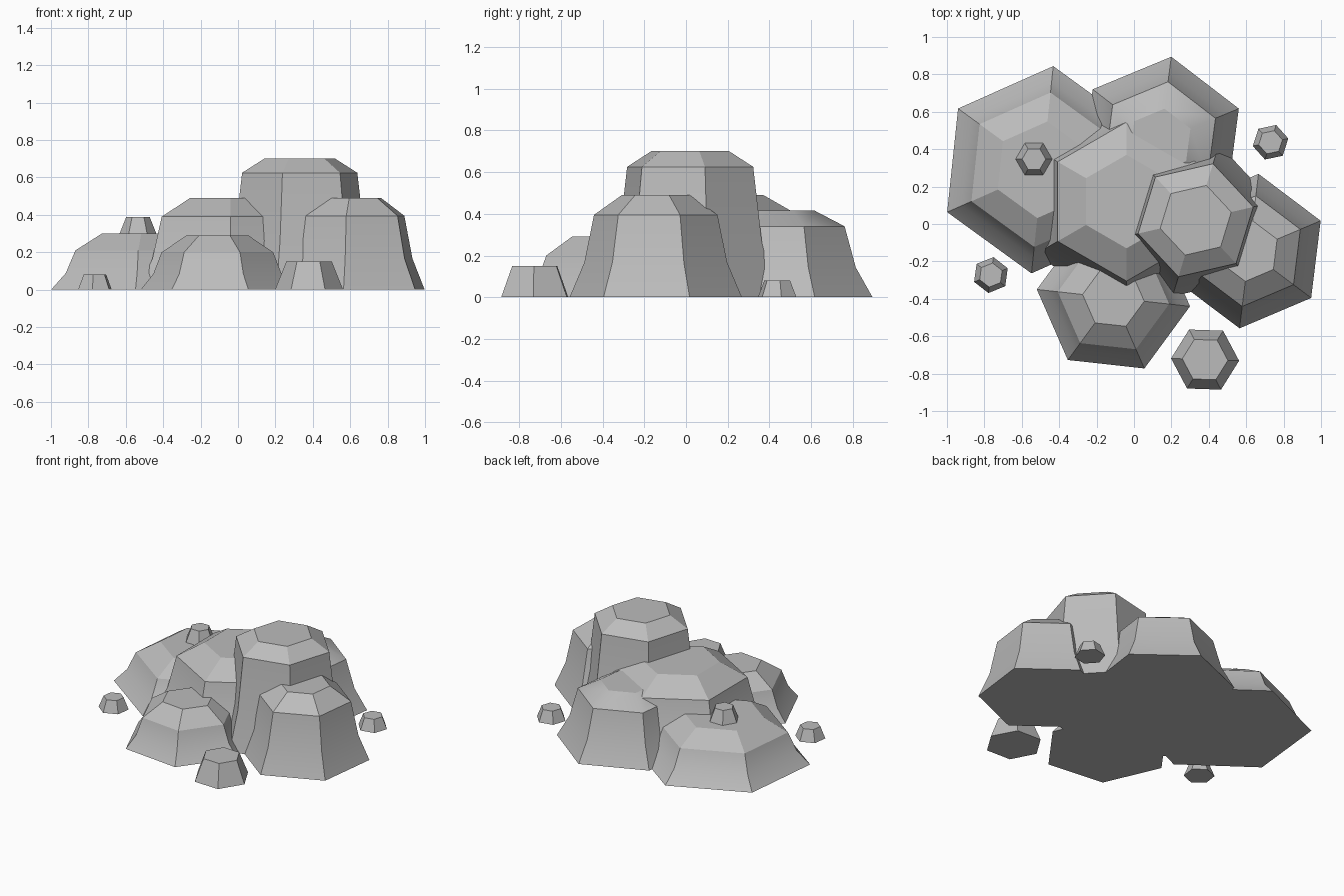
import bpy
import bmesh
import math

cube = bpy.data.objects.get("Cube")
if cube:
    bpy.data.objects.remove(cube, do_unlink=True)

# Single stone colour
stone = bpy.data.materials.new("stone_grey")
stone.use_nodes = True
grey = (0.5, 0.5, 0.5, 1.0)
stone.diffuse_color = grey
bsdf = next(n for n in stone.node_tree.nodes if n.type == 'BSDF_PRINCIPLED')
bsdf.inputs["Base Color"].default_value = grey
bsdf.inputs["Roughness"].default_value = 0.9


def hex_rock(name, center, turn, profile):
    """Six-sided closed rock; profile is (radius, height) from base to top."""
    bm = bmesh.new()
    rings = []
    for radius, z in profile:
        ring = []
        for i in range(6):
            a = math.radians(turn + 60 * i)
            ring.append(bm.verts.new((center[0] + radius * math.cos(a),
                                      center[1] + radius * math.sin(a), z)))
        rings.append(ring)
    for low, high in zip(rings, rings[1:]):
        for i in range(6):
            j = (i + 1) % 6
            bm.faces.new((low[i], low[j], high[j], high[i]))
    bm.faces.new(rings[0][::-1])
    bm.faces.new(rings[-1])
    mesh = bpy.data.meshes.new(name)
    bm.to_mesh(mesh)
    bm.free()
    mesh.materials.append(stone)
    obj = bpy.data.objects.new(name, mesh)
    bpy.context.collection.objects.link(obj)
    bpy.ops.object.select_all(action='DESELECT')
    obj.select_set(True)
    bpy.context.view_layer.objects.active = obj
    bpy.ops.object.shade_smooth_by_angle(angle=math.radians(30))


def boulder(name, center, turn, base, shoulder, top, shoulder_z, top_z):
    """Flared base, steep wall, bevelled shoulder and flat top."""
    waist = shoulder + 0.4 * (base - shoulder)
    hex_rock(name, center, turn, [(base, 0), (waist, 0.42 * shoulder_z),
                                  (shoulder, shoulder_z), (top, top_z)])


def pebble(name, center, turn, base, top, z, height):
    hex_rock(name, center, turn, [(base, z), (top, z + height)])


# Main boulders
boulder("wide_back_right_boulder", (-0.49, 0.29), 24, 0.557, 0.415, 0.26, 0.21, 0.30)
boulder("back_boulder", (0.14, 0.443), 22.5, 0.455, 0.32, 0.175, 0.34, 0.415)
boulder("centre_boulder", (-0.04, 0.12), 30, 0.57, 0.425, 0.25, 0.39, 0.49)
boulder("low_front_boulder", (-0.11, -0.395), -6.3, 0.412, 0.30, 0.166, 0.20, 0.29)
boulder("tall_boulder", (0.33, 0.02), 13, 0.425, 0.316, 0.195, 0.625, 0.70)
boulder("left_boulder", (0.615, -0.145), 23, 0.416, 0.298, 0.163, 0.395, 0.49)

# Small stones
pebble("perched_stone", (-0.535, 0.347), 0, 0.10, 0.063, 0.295, 0.093)
pebble("front_stone", (0.38, -0.725), -2, 0.182, 0.122, 0, 0.15)
pebble("right_stone", (-0.765, -0.273), 22, 0.097, 0.065, 0, 0.08)
pebble("left_stone", (0.73, 0.437), 12, 0.097, 0.065, 0, 0.08)
